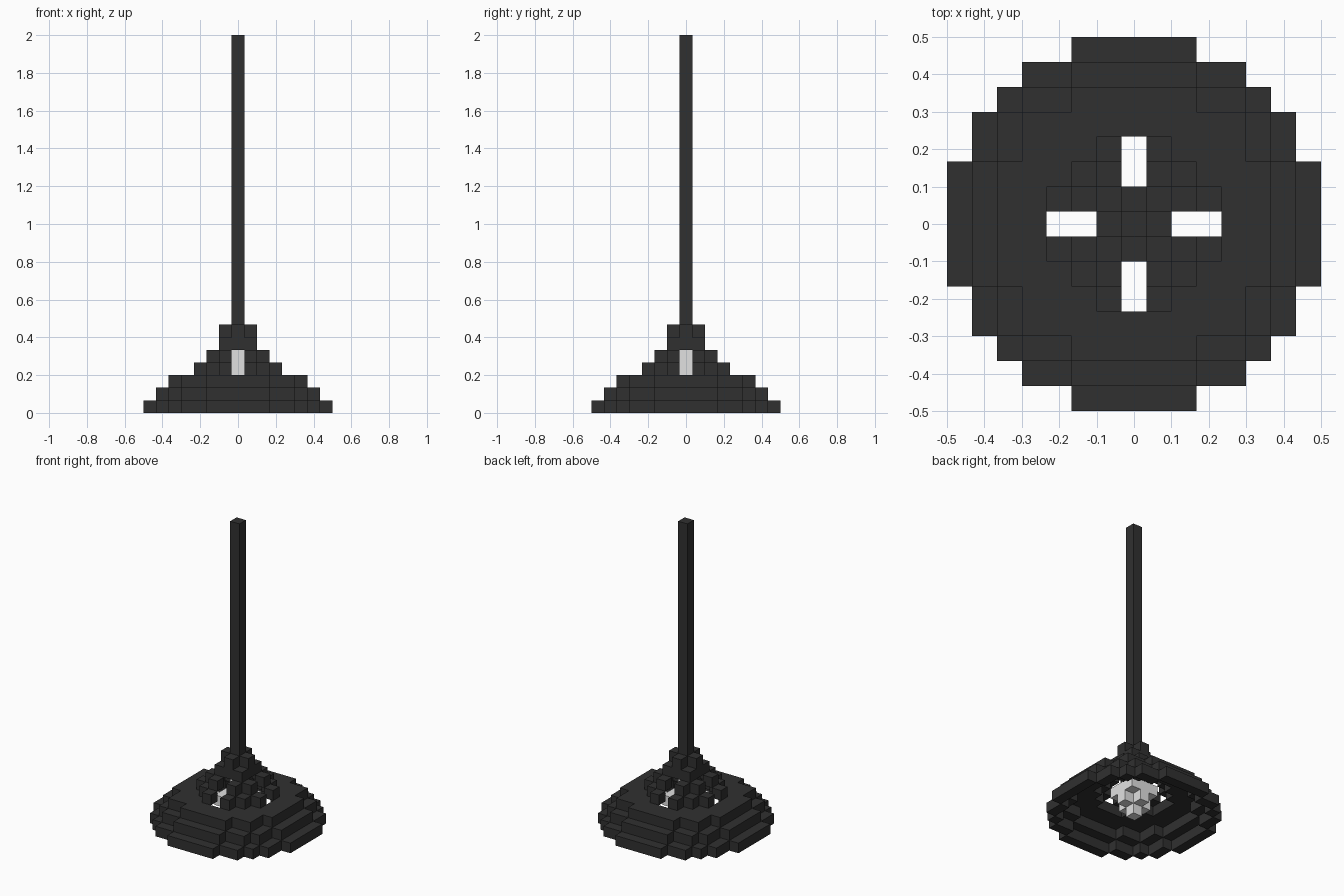
import bpy, bmesh

if "Cube" in bpy.data.objects:
    bpy.data.objects.remove(bpy.data.objects["Cube"])

U = 1 / 15  # edge of one block


def material(name, value):
    m = bpy.data.materials.new(name)
    m.diffuse_color = (value, value, value, 1)
    m.use_nodes = True
    m.node_tree.nodes["Principled BSDF"].inputs["Base Color"].default_value = m.diffuse_color
    return m


def blocks(name, cells, mat):
    """Mesh of unit blocks, keeping only the outer faces."""
    cells = set(cells)
    bm = bmesh.new()
    for c in cells:
        for axis in range(3):
            for s in (-1, 1):
                n = list(c)
                n[axis] += s
                if tuple(n) in cells:
                    continue
                a, b = (axis + 1) % 3, (axis + 2) % 3
                verts = []
                for da, db in ((-1, -1), (1, -1), (1, 1), (-1, 1))[::s]:
                    p = [c[0], c[1], c[2] + 0.5]
                    p[axis] += s / 2
                    p[a] += da / 2
                    p[b] += db / 2
                    verts.append(bm.verts.new([v * U for v in p]))
                bm.faces.new(verts)
    me = bpy.data.meshes.new(name)
    bm.to_mesh(me)
    bm.free()
    me.materials.append(mat)
    ob = bpy.data.objects.new(name, me)
    bpy.context.collection.objects.link(ob)
    return ob


def ring(layer, lo, hi, slits=False):
    """Blocks whose squared radius is in lo..hi, optionally open on the axes."""
    return [(x, y, layer) for x in range(-7, 8) for y in range(-7, 8)
            if lo <= x * x + y * y <= hi and not (slits and x * y == 0)]


dark = material("dark metal", 0.03)
light = material("bulb white", 0.75)

# Stepped hollow shade with four vent slits near the top
blocks("shade", ring(0, 42, 53) + ring(1, 33, 41) + ring(2, 11, 32)
       + ring(3, 6, 10, True) + ring(4, 3, 5, True), dark)

# Collar joining shade and rod
blocks("collar", ring(5, 0, 2) + ring(6, 0, 1), dark)

# Hanging rod
bpy.ops.mesh.primitive_cube_add(size=1, location=(0, 0, (7 * U + 2) / 2))
rod = bpy.context.object
rod.name = "rod"
rod.scale = (U, U, 2 - 7 * U)
rod.data.materials.append(dark)

# Bulb with neck reaching up to the collar
blocks("bulb", ring(0, 0, 0) + ring(1, 0, 1) + ring(2, 0, 2)
       + ring(3, 0, 0) + ring(4, 0, 0), light)
